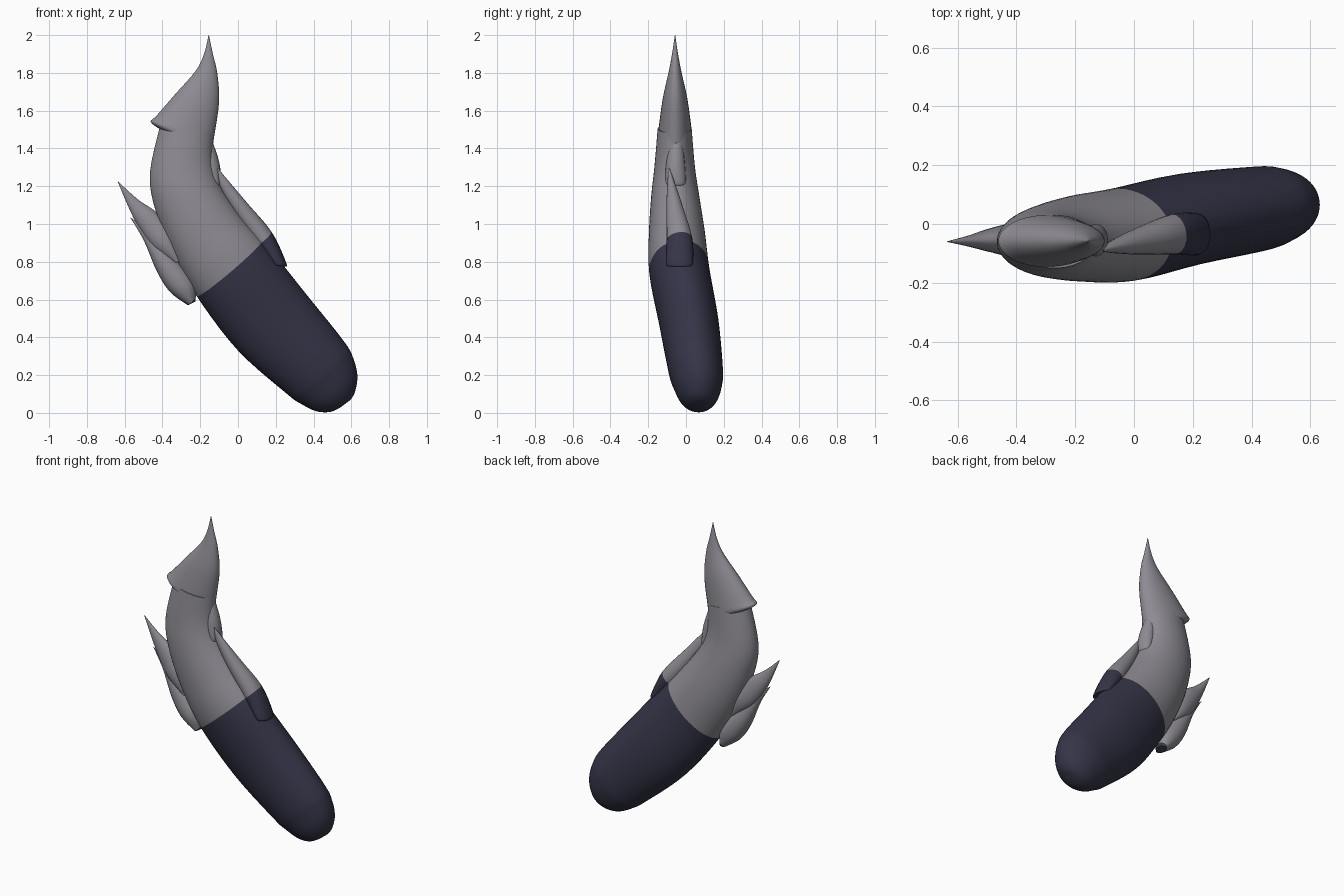
import bpy
import bmesh
import math
from mathutils import Vector

default_cube = bpy.data.objects.get("Cube")
if default_cube:
    bpy.data.objects.remove(default_cube, do_unlink=True)


def make_material(name, colour):
    material = bpy.data.materials.new(name)
    material.use_nodes = True
    material.diffuse_color = (*colour, 1)
    shader = material.node_tree.nodes["Principled BSDF"]
    shader.inputs["Base Color"].default_value = (*colour, 1)
    shader.inputs["Roughness"].default_value = 0.6
    return material


grey = make_material("warm grey", (0.27, 0.26, 0.29))
navy = make_material("dark navy", (0.035, 0.035, 0.065))

# The colour changes across one slanted plane through every part
SEAM_POINT = Vector((-0.02, -0.05, 0.785))
SEAM_NORMAL = Vector((0.65, 0.12, -0.76)).normalized()


def catmull(before, start, end, after, t):
    """Smooth blend between two neighbouring sections."""
    return [0.5 * (2 * b + (c - a) * t + (2 * a - 5 * b + 4 * c - d) * t ** 2
                   + (3 * b - a - 3 * c + d) * t ** 3)
            for a, b, c, d in zip(before, start, end, after)]


def refine(sections, steps):
    padded = [sections[0], *sections, sections[-1]]
    result = []
    for i in range(len(sections) - 1):
        for step in range(steps):
            result.append(catmull(*padded[i:i + 4], step / steps))
    result.append(sections[-1])
    return result


def loft(name, sections, sides=32, steps=5):
    """Skin ellipses given as left x, left z, right x, right z, y centre, y radius."""
    bm = bmesh.new()
    rings = []
    for left_x, left_z, right_x, right_z, y, depth in refine(sections, steps):
        left = Vector((left_x, y, left_z))
        right = Vector((right_x, y, right_z))
        centre, radius = (left + right) / 2, (right - left) / 2
        ring = []
        for k in range(sides):
            angle = math.tau * k / sides
            offset = radius * math.cos(angle)
            offset.y += max(depth, 0.001) * math.sin(angle)
            ring.append(bm.verts.new(centre + offset))
        rings.append(ring)
    for lower, upper in zip(rings, rings[1:]):
        for k in range(sides):
            n = (k + 1) % sides
            bm.faces.new((lower[k], lower[n], upper[n], upper[k]))
    bm.faces.new(rings[0])
    bm.faces.new(rings[-1])

    # Cut along the colour seam, then paint by side
    bmesh.ops.bisect_plane(bm, geom=bm.verts[:] + bm.edges[:] + bm.faces[:],
                           plane_co=SEAM_POINT, plane_no=SEAM_NORMAL)
    bmesh.ops.recalc_face_normals(bm, faces=bm.faces[:])
    for face in bm.faces:
        side = (face.calc_center_median() - SEAM_POINT).dot(SEAM_NORMAL)
        face.material_index = int(side > 0)
    mesh = bpy.data.meshes.new(name)
    bm.to_mesh(mesh)
    bm.free()
    mesh.materials.append(grey)
    mesh.materials.append(navy)
    part = bpy.data.objects.new(name, mesh)
    bpy.context.collection.objects.link(part)
    bpy.ops.object.select_all(action="DESELECT")
    part.select_set(True)
    bpy.context.view_layer.objects.active = part
    bpy.ops.object.shade_smooth_by_angle(angle=math.radians(50))
    return part


# Curved body with a rounded lower end
loft("body", [
    (-0.41, 1.53, -0.13, 1.48, -0.06, 0.09),
    (-0.465, 1.28, -0.13, 1.33, -0.06, 0.107),
    (-0.445, 1.1, -0.09, 1.2, -0.057, 0.127),
    (-0.36, 0.87, 0.02, 1.04, -0.048, 0.148),
    (-0.22, 0.62, 0.16, 0.88, -0.035, 0.16),
    (0, 0.33, 0.36, 0.63, 0.015, 0.157),
    (0.26, 0.1, 0.56, 0.38, 0.05, 0.145),
    (0.33, 0.05, 0.61, 0.29, 0.06, 0.133),
    (0.41, 0.01, 0.632, 0.2, 0.065, 0.11),
    (0.48, 0.004, 0.622, 0.12, 0.067, 0.075),
    (0.53, 0.022, 0.6, 0.075, 0.068, 0.035),
    (0.564, 0.045, 0.568, 0.049, 0.068, 0.002),
], sides=48)

# Hooked pointed cap with a small lip
loft("pointed_cap", [
    (-0.41, 1.5, -0.16, 1.41, -0.058, 0.08),
    (-0.462, 1.54, -0.135, 1.42, -0.058, 0.088),
    (-0.43, 1.575, -0.125, 1.47, -0.058, 0.085),
    (-0.33, 1.69, -0.1, 1.65, -0.058, 0.064),
    (-0.225, 1.81, -0.11, 1.8, -0.058, 0.034),
    (-0.18, 1.9, -0.133, 1.9, -0.058, 0.016),
    (-0.156, 2, -0.154, 2, -0.058, 0.001),
])

# Overlapping scales, each from blunt root to tip
loft("upper_left_scale", [
    (-0.13, 1.2, -0.1, 1.2, -0.055, 0.045),
    (-0.165, 1.25, -0.088, 1.22, -0.055, 0.054),
    (-0.2, 1.35, -0.1, 1.33, -0.055, 0.048),
    (-0.2, 1.45, -0.14, 1.45, -0.05, 0.03),
], sides=20)

loft("lower_left_scale", [
    (0.18, 0.78, 0.245, 0.78, -0.035, 0.06),
    (0.165, 0.8, 0.257, 0.79, -0.035, 0.072),
    (0.08, 0.9, 0.18, 0.955, -0.035, 0.068),
    (-0.03, 1.07, 0.05, 1.11, -0.06, 0.044),
    (-0.1, 1.21, -0.06, 1.24, -0.08, 0.018),
    (-0.111, 1.3, -0.109, 1.3, -0.09, 0.001),
], sides=20)

loft("upper_right_scale", [
    (-0.34, 0.79, -0.3, 0.81, -0.055, 0.045),
    (-0.45, 0.87, -0.33, 0.94, -0.055, 0.06),
    (-0.525, 0.98, -0.43, 1.06, -0.055, 0.042),
    (-0.58, 1.09, -0.53, 1.13, -0.058, 0.02),
    (-0.637, 1.225, -0.635, 1.225, -0.06, 0.001),
], sides=20)

loft("lower_right_scale", [
    (-0.265, 0.57, -0.225, 0.59, -0.045, 0.04),
    (-0.36, 0.64, -0.23, 0.69, -0.05, 0.064),
    (-0.43, 0.75, -0.32, 0.81, -0.052, 0.058),
    (-0.5, 0.915, -0.45, 0.94, -0.056, 0.025),
    (-0.571, 1.035, -0.569, 1.035, -0.06, 0.001),
], sides=20)
